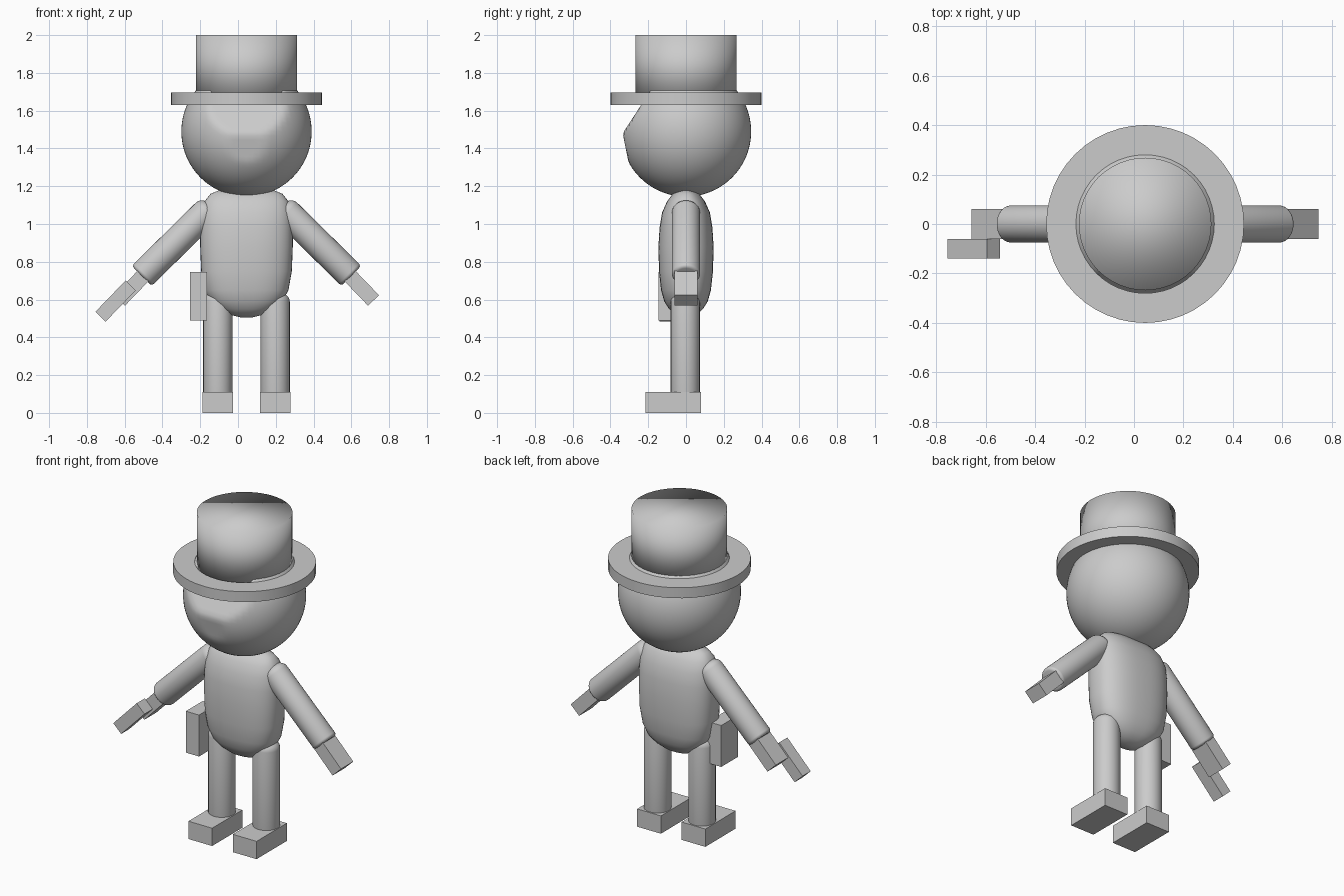
import bpy, bmesh, math
from mathutils import Vector, Matrix

if "Cube" in bpy.data.objects:
    bpy.data.objects.remove(bpy.data.objects["Cube"])

CX = 0.045  # x of the body's mid-plane
grey = bpy.data.materials.new("plain grey")
grey.diffuse_color = (0.6, 0.6, 0.6, 1)
grey.use_nodes = True
grey.node_tree.nodes["Principled BSDF"].inputs["Base Color"].default_value = grey.diffuse_color


def finish(name, bm, smooth=None):
    """Turn a bmesh into a named object; smooth is None, 'all' or an angle."""
    bmesh.ops.recalc_face_normals(bm, faces=bm.faces[:])
    mesh = bpy.data.meshes.new(name)
    bm.to_mesh(mesh)
    bm.free()
    mesh.materials.append(grey)
    ob = bpy.data.objects.new(name, mesh)
    bpy.context.collection.objects.link(ob)
    if smooth == 'all':
        mesh.shade_smooth()
    elif smooth:
        bpy.ops.object.select_all(action='DESELECT')
        ob.select_set(True)
        bpy.context.view_layer.objects.active = ob
        bpy.ops.object.shade_smooth_by_angle(angle=math.radians(smooth))
    return ob


def box(name, centre, size, tilt=0):
    bm = bmesh.new()
    bmesh.ops.create_cube(bm, size=1)
    mat = Matrix.Translation(centre) @ Matrix.Rotation(tilt, 4, 'Y') @ Matrix.Diagonal((*size, 1))
    bm.transform(mat)
    return finish(name, bm)


def loft(name, rings, smooth, n=48, power=2.0, closed=False, matrix=None):
    """Stack superellipse rings given as (half width, half depth, z)."""
    bm = bmesh.new()
    loops = []
    for a, b, z in rings:
        loop = []
        for i in range(n):
            c, s = math.cos(math.tau * i / n), math.sin(math.tau * i / n)
            x = math.copysign(abs(c) ** (2 / power), c) * a
            y = math.copysign(abs(s) ** (2 / power), s) * b
            loop.append(bm.verts.new((x, y, z)))
        loops.append(loop)
    pairs = list(zip(loops, loops[1:]))
    if closed:
        pairs.append((loops[-1], loops[0]))
    else:
        bm.faces.new(loops[0])
        bm.faces.new(loops[-1])
    for lo, hi in pairs:
        for i in range(n):
            j = (i + 1) % n
            bm.faces.new((lo[i], lo[j], hi[j], hi[i]))
    bm.transform(matrix or Matrix.Translation((CX, 0, 0)))
    return finish(name, bm, smooth)


def limb(name, start, end, radius, round_end):
    """Cylinder with a domed start and a slightly rounded end."""
    start, end = Vector(start), Vector(end)
    length = (end - start).length
    rings = []
    for k in range(1, 7):
        t = math.pi / 2 * k / 6
        rings.append((radius * math.sin(t), -radius * 0.7 * math.cos(t)))
    for k in range(5):
        t = math.pi / 2 * k / 4
        rings.append((radius - round_end * (1 - math.cos(t)),
                      length - round_end * (1 - math.sin(t))))
    rot = (end - start).to_track_quat('Z', 'Y').to_matrix().to_4x4()
    return loft(name, [(r, r, z) for r, z in rings], 50, n=32,
                matrix=Matrix.Translation(start) @ rot)


# Torso: rounded barrel, broad and shallow
loft("torso", [(0.03, 0.015, 0.505), (0.09, 0.06, 0.52), (0.145, 0.09, 0.55),
               (0.19, 0.115, 0.59), (0.222, 0.132, 0.65), (0.24, 0.143, 0.75),
               (0.245, 0.146, 0.88), (0.245, 0.14, 0.98), (0.24, 0.127, 1.06),
               (0.222, 0.1, 1.12), (0.19, 0.07, 1.16), (0.14, 0.03, 1.18)],
     60, power=2.5)

# Head: sphere flattened above and below a soft nose ridge
bm = bmesh.new()
bmesh.ops.create_uvsphere(bm, u_segments=64, v_segments=48, radius=0.345)
bm.transform(Matrix.Translation((CX, 0, 1.49)))
for v in bm.verts:
    dz = v.co.z - 1.48
    v.co.y = max(v.co.y, -0.335 + (0.65 * dz if dz > 0 else -0.2 * dz))
finish("head", bm, 'all')

# Hat: brim ring around a slightly narrower crown
loft("hat_brim", [(0.28, 0.28, 1.63), (0.4, 0.4, 1.63),
                  (0.4, 0.4, 1.695), (0.28, 0.28, 1.695)], 40, closed=True)
loft("hat_crown", [(0.268, 0.268, 1.65), (0.268, 0.268, 2.0)], 'all')

for side, s in (("left", 1), ("right", -1)):
    # Arms and hands slope down and outward
    limb(side + "_arm", (CX + s * 0.215, 0, 1.06), (CX + s * 0.555, 0, 0.725), 0.075, 0.018)
    box(side + "_hand", (CX + s * 0.61, 0, 0.66), (0.18, 0.12, 0.08), s * math.radians(46))
    # Legs and feet
    x = CX + s * 0.152
    limb(side + "_leg", (x, -0.004, 0.59), (x, -0.004, 0.08), 0.077, 0.002)
    box(side + "_foot", (x, -0.068, 0.055), (0.162, 0.295, 0.11))

# Held block in front of one hand, and the pouch at the hip
box("held_block", (-0.648, -0.1, 0.592), (0.23, 0.08, 0.075), -math.radians(46))
box("hip_pouch", (-0.21, -0.0625, 0.617), (0.09, 0.165, 0.256))
